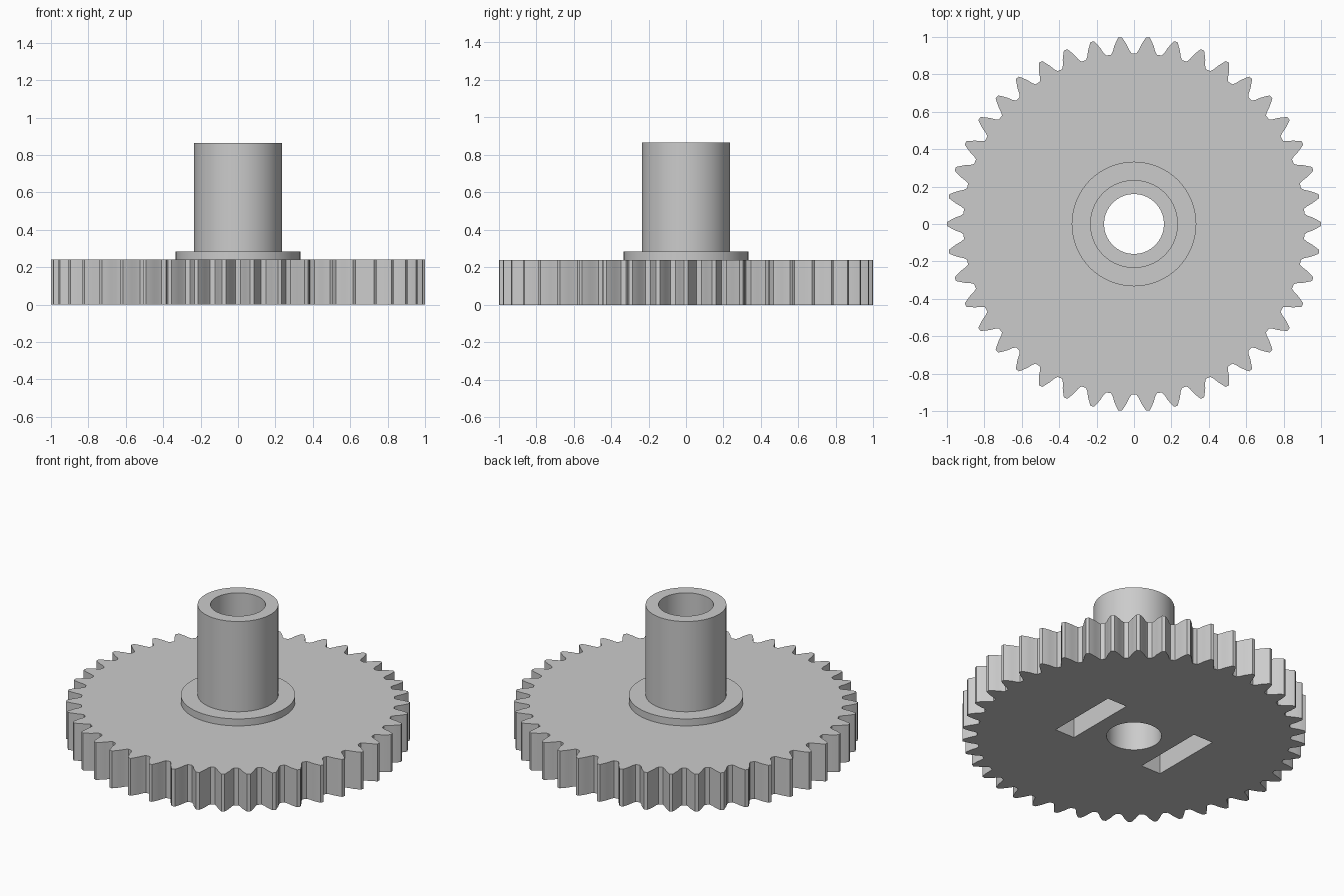
import bpy
import bmesh
import math

cube = bpy.data.objects.get("Cube")
if cube:
    bpy.data.objects.remove(cube, do_unlink=True)

TEETH = 42
BORE = 0.16
WHEEL_TOP = 0.24

grey = bpy.data.materials.new("plain grey")
grey.use_nodes = True
grey.diffuse_color = (0.6, 0.6, 0.6, 1)
grey.node_tree.nodes["Principled BSDF"].inputs["Base Color"].default_value = (0.6, 0.6, 0.6, 1)


def make_object(name, bm):
    bmesh.ops.recalc_face_normals(bm, faces=bm.faces)
    mesh = bpy.data.meshes.new(name)
    bm.to_mesh(mesh)
    bm.free()
    obj = bpy.data.objects.new(name, mesh)
    bpy.context.collection.objects.link(obj)
    mesh.materials.append(grey)
    return obj


def smooth(obj, degrees=25):
    bpy.ops.object.select_all(action="DESELECT")
    obj.select_set(True)
    bpy.context.view_layer.objects.active = obj
    bpy.ops.object.shade_smooth_by_angle(angle=math.radians(degrees))


def prism(name, points, z0, z1):
    """Closed outline raised from z0 to z1."""
    bm = bmesh.new()
    face = bm.faces.new([bm.verts.new((x, y, z0)) for x, y in points])
    new = bmesh.ops.extrude_face_region(bm, geom=[face])["geom"]
    verts = [v for v in new if isinstance(v, bmesh.types.BMVert)]
    bmesh.ops.translate(bm, verts=verts, vec=(0, 0, z1 - z0))
    return make_object(name, bm)


def circle(radius, count=96):
    steps = [math.tau * i / count for i in range(count)]
    return [(radius * math.cos(a), radius * math.sin(a)) for a in steps]


def tube(name, inner, outer, z0, z1, count=96):
    """Hollow cylinder made from four rings."""
    bm = bmesh.new()
    section = [(inner, z0), (outer, z0), (outer, z1), (inner, z1)]
    rings = [[bm.verts.new((x, y, z)) for x, y in circle(r, count)] for r, z in section]
    for k in range(4):
        a, b = rings[k], rings[(k + 1) % 4]
        for i in range(count):
            j = (i + 1) % count
            bm.faces.new((a[i], a[j], b[j], b[i]))
    obj = make_object(name, bm)
    smooth(obj)
    return obj


# Toothed wheel: half a tooth as (radius, half width), mirrored and repeated
half_tooth = [(0.913, 0.055), (0.93, 0.044), (0.957, 0.034), (0.985, 0.019), (1.0, 0.010)]
tooth = [(r, -w) for r, w in half_tooth] + [(r, w) for r, w in reversed(half_tooth)]
outline = []
for t in range(TEETH):
    for r, w in tooth:
        a = math.tau * t / TEETH + w / r
        outline.append((r * math.cos(a), r * math.sin(a)))
wheel = prism("toothed_wheel", outline, 0, WHEEL_TOP)

# Cutters: centre bore and two blind slots in the underside
cutters = [prism("bore_cutter", circle(BORE), -0.1, 0.5)]
for side in (-1, 1):
    x0, x1 = sorted((side * 0.257, side * 0.397))
    slot = [(x0, -0.237), (x1, -0.237), (x1, 0.237), (x0, 0.237)]
    cutters.append(prism("slot_cutter", slot, -0.1, 0.18))

for cutter in cutters:
    cutter.hide_render = True
    bpy.context.view_layer.objects.active = wheel
    cut = wheel.modifiers.new("cut", "BOOLEAN")
    cut.operation = "DIFFERENCE"
    cut.solver = "EXACT"
    cut.object = cutter
    bpy.ops.object.modifier_apply(modifier=cut.name)
    bpy.data.objects.remove(cutter, do_unlink=True)
smooth(wheel, 20)

# Raised collar and hollow hub
tube("collar", 0.235, 0.333, WHEEL_TOP, 0.285)
tube("hub", BORE, 0.235, WHEEL_TOP, 0.865)
